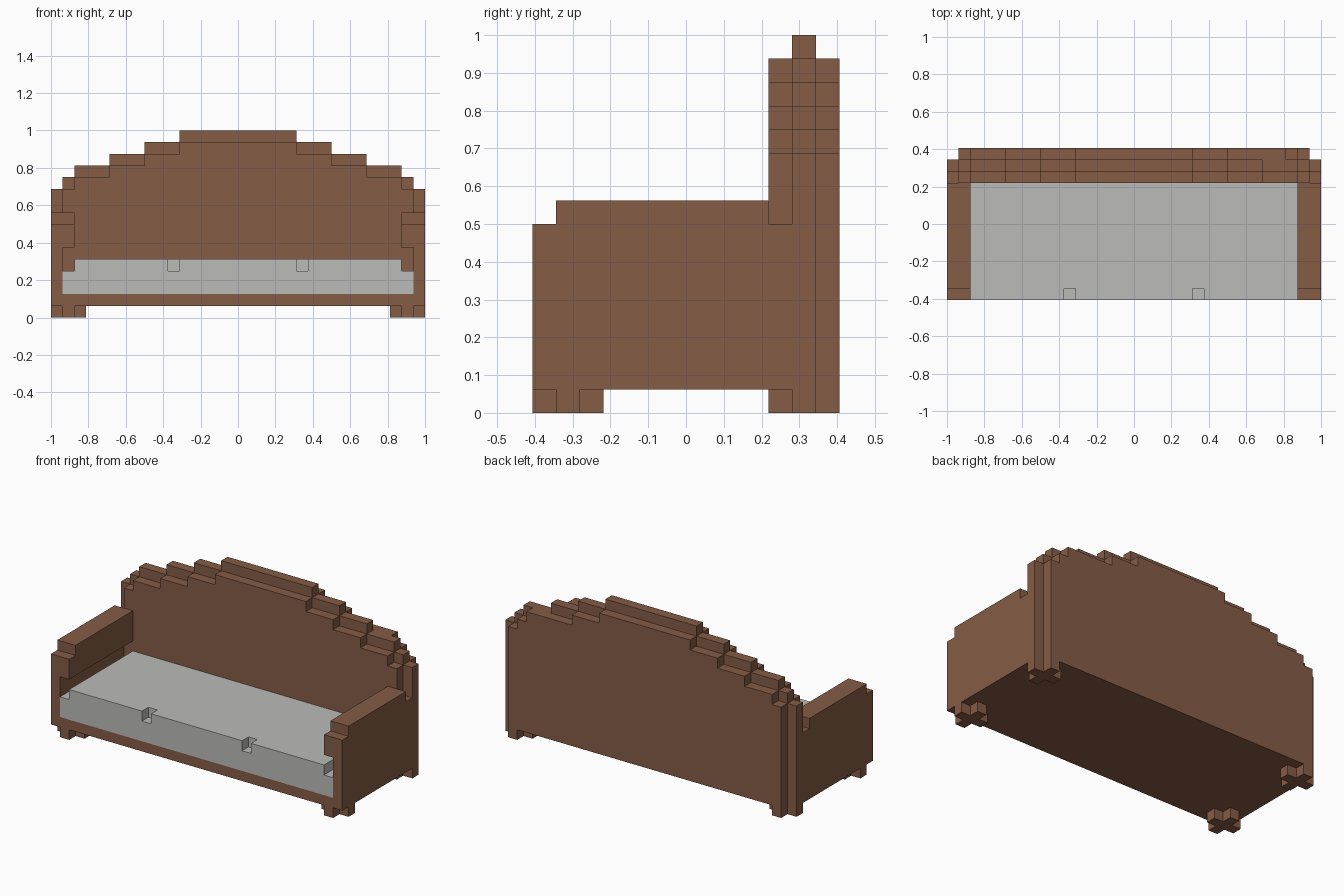
import bpy, bmesh

if "Cube" in bpy.data.objects:
    bpy.data.objects.remove(bpy.data.objects["Cube"])

U = 1 / 16      # block size
Y0 = 6.5        # half depth in blocks


def material(name, rgb):
    m = bpy.data.materials.new(name)
    m.diffuse_color = (*rgb, 1)
    m.use_nodes = True
    m.node_tree.nodes["Principled BSDF"].inputs["Base Color"].default_value = m.diffuse_color
    return m


BROWN = material("brown wood", (0.235, 0.107, 0.061))
GREY = material("grey cushion", (0.497, 0.497, 0.485))


def prism(bm, profile, j0, j1):
    """Extrude an x-z profile (in blocks) from depth j0 to j1, counted from the front."""
    front = [bm.verts.new((x * U, (j0 - Y0) * U, z * U)) for x, z in profile]
    back = [bm.verts.new((x * U, (j1 - Y0) * U, z * U)) for x, z in profile]
    bm.faces.new(front)
    bm.faces.new(back[::-1])
    n = len(profile)
    for i in range(n):
        k = (i + 1) % n
        bm.faces.new((front[k], front[i], back[i], back[k]))


def rect(x0, x1, z0, z1):
    return [(x0, z0), (x1, z0), (x1, z1), (x0, z1)]


def mirrored(profile):
    return [(-x, z) for x, z in reversed(profile)]


def part(name, mat, pieces):
    bm = bmesh.new()
    for profile, j0, j1 in pieces:
        prism(bm, profile, j0, j1)
    bmesh.ops.recalc_face_normals(bm, faces=bm.faces)
    me = bpy.data.meshes.new(name)
    bm.to_mesh(me)
    bm.free()
    me.materials.append(mat)
    ob = bpy.data.objects.new(name, me)
    bpy.context.collection.objects.link(ob)


def stairs(steps):
    """Right half of a stepped top, from (half width, height) pairs, centre first."""
    pts = []
    for i, (x, z) in enumerate(steps):
        pts.append((x, z))
        if i + 1 < len(steps):
            pts.append((x, steps[i + 1][1]))
    return pts


def arch(left, right, z0=1):
    l, r = stairs(left), stairs(right)
    return ([(-l[-1][0], z0), (r[-1][0], z0)] + r[::-1] + [(-x, z) for x, z in l])


# Stepped backrest: a tall middle layer between two lower ones
outer = [(5, 15), (8, 14), (11, 13), (14, 12), (15, 11)]
outer_rear = [(5, 15), (8, 14), (13, 13), (14, 12), (15, 11)]
middle = [(5, 16), (8, 15), (11, 14), (14, 13), (15, 12), (16, 11)]
part("backrest_front_layer", BROWN, [(arch(outer, outer), 10, 11)])
part("backrest_middle_layer", BROWN, [(arch(middle, middle), 11, 12)])
part("backrest_rear_layer", BROWN, [(arch(outer, outer_rear), 12, 13)])

# Base board under the cushion
part("base", BROWN, [(rect(-15, 15, 1, 2), 0, 10)])

# Arms: side panel with overhanging rest and raised top
panel = [(15, 1), (16, 1), (16, 8), (14, 8), (14, 6), (15, 6)]
for side, flip in (("right", lambda p: p), ("left", mirrored)):
    part(side + "_arm", BROWN, [
        (flip(panel), 0, 10),
        (flip(rect(14, 16, 8, 9)), 1, 10),
        (flip(rect(15, 16, 1, 8)), 10, 11)])

    # Cross-shaped feet
    for end, j in (("front", 0), ("back", 10)):
        part(f"{end}_{side}_foot", BROWN, [
            (flip(rect(14, 15, 0, 1)), j, j + 1),
            (flip(rect(13, 16, 0, 1)), j + 1, j + 2),
            (flip(rect(14, 15, 0, 1)), j + 2, j + 3)])

# Seat cushion with two small notches along its front edge
cushion = [(-15, 2), (15, 2), (15, 4), (14, 4), (14, 5), (-14, 5), (-14, 4), (-15, 4)]
notches = [(6, 5), (6, 4), (5, 4), (5, 5)]
notched = cushion[:5] + notches + mirrored(notches) + cushion[5:]
part("seat_cushion", GREY, [(cushion, 1, 10), (notched, 0, 1)])
